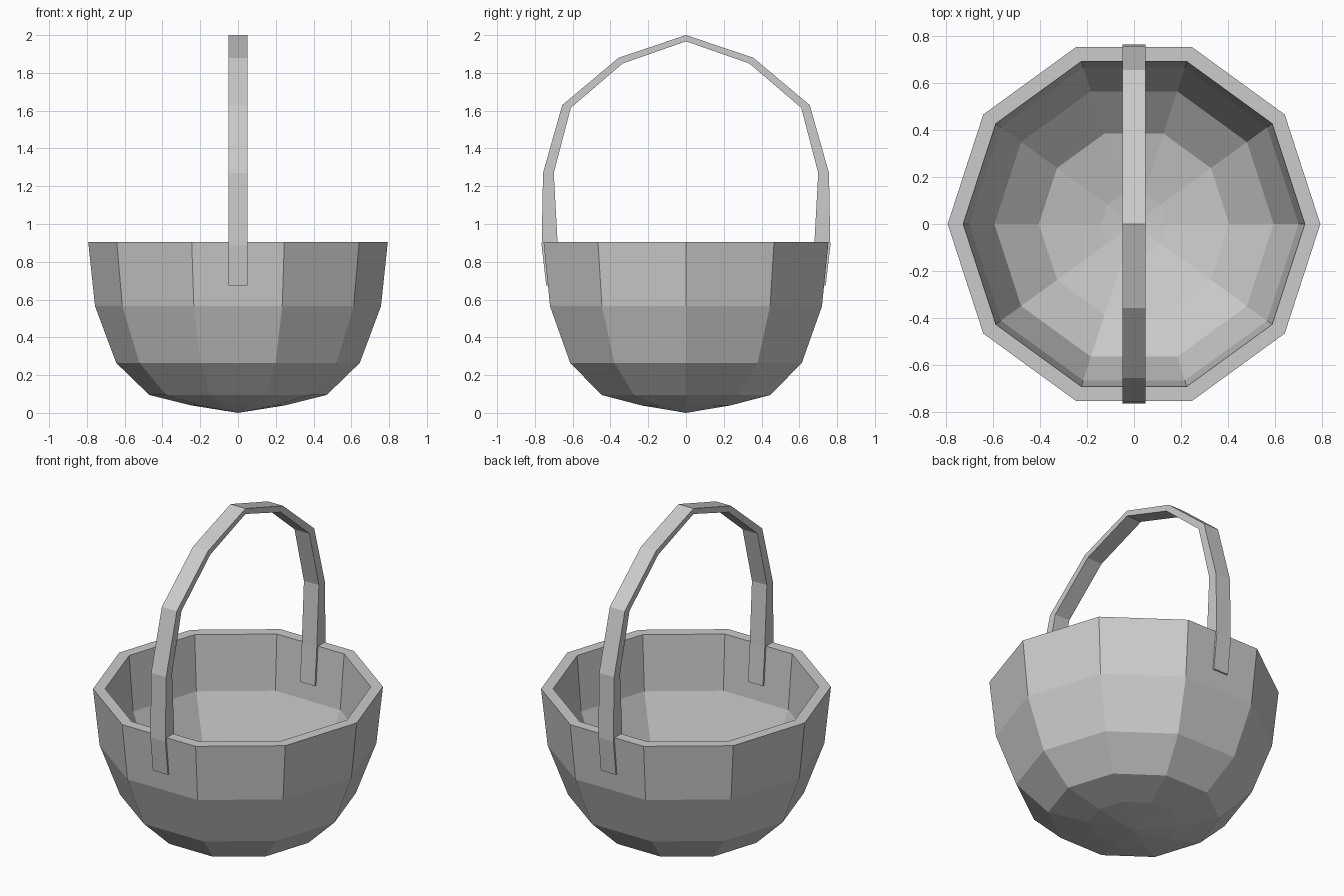
import bpy
from math import sin, cos, tau

if "Cube" in bpy.data.objects:
    bpy.data.objects.remove(bpy.data.objects["Cube"])

SIDES = 10


def make_object(name, verts, faces):
    mesh = bpy.data.meshes.new(name)
    mesh.from_pydata(verts, [], faces)
    obj = bpy.data.objects.new(name, mesh)
    bpy.context.collection.objects.link(obj)
    return obj


def lathe(name, bottom, rings, top):
    """Revolve (radius, z) rings between two pole points."""
    verts = [(0, 0, bottom)]
    for r, z in rings:
        verts += [(r * cos(tau * i / SIDES), r * sin(tau * i / SIDES), z) for i in range(SIDES)]
    verts.append((0, 0, top))
    last = len(verts) - 1
    faces = []
    for i in range(SIDES):
        j = (i + 1) % SIDES
        faces.append((0, 1 + j, 1 + i))
        for k in range(len(rings) - 1):
            a, b = 1 + k * SIDES, 1 + (k + 1) * SIDES
            faces.append((a + i, a + j, b + j, b + i))
        e = last - SIDES
        faces.append((e + i, e + j, last))
    return make_object(name, verts, faces)


# Bowl: outer wall up to the rim, then down the inside
outer = [(0.25, 0.04), (0.47, 0.095), (0.645, 0.265), (0.757, 0.565), (0.793, 0.905)]
inner = [(0.727, 0.905), (0.70, 0.575), (0.594, 0.30), (0.405, 0.15), (0.14, 0.085)]
lathe("basket_bowl", 0.0, outer + inner, 0.065)

# Handle: flat strap arching over the bowl, straddling the rim at both ends
half_out = [(0.74, 0.675), (0.764, 0.885), (0.757, 1.27), (0.655, 1.63), (0.357, 1.88)]
half_in = [(0.662, 0.675), (0.68, 0.905), (0.70, 1.27), (0.61, 1.615), (0.335, 1.85)]


def mirrored(half, peak):
    return half + [peak] + [(-y, z) for y, z in reversed(half)]


verts = []
for (yo, zo), (yi, zi) in zip(mirrored(half_out, (0, 2.0)), mirrored(half_in, (0, 1.967))):
    verts += [(-0.05, yo, zo), (0.05, yo, zo), (0.05, yi, zi), (-0.05, yi, zi)]
n = len(verts) // 4
faces = [(0, 1, 2, 3), tuple(4 * (n - 1) + k for k in (3, 2, 1, 0))]
for s in range(n - 1):
    a, b = 4 * s, 4 * s + 4
    for k in range(4):
        m = (k + 1) % 4
        faces.append((a + k, b + k, b + m, a + m))
make_object("carry_handle", verts, faces)
